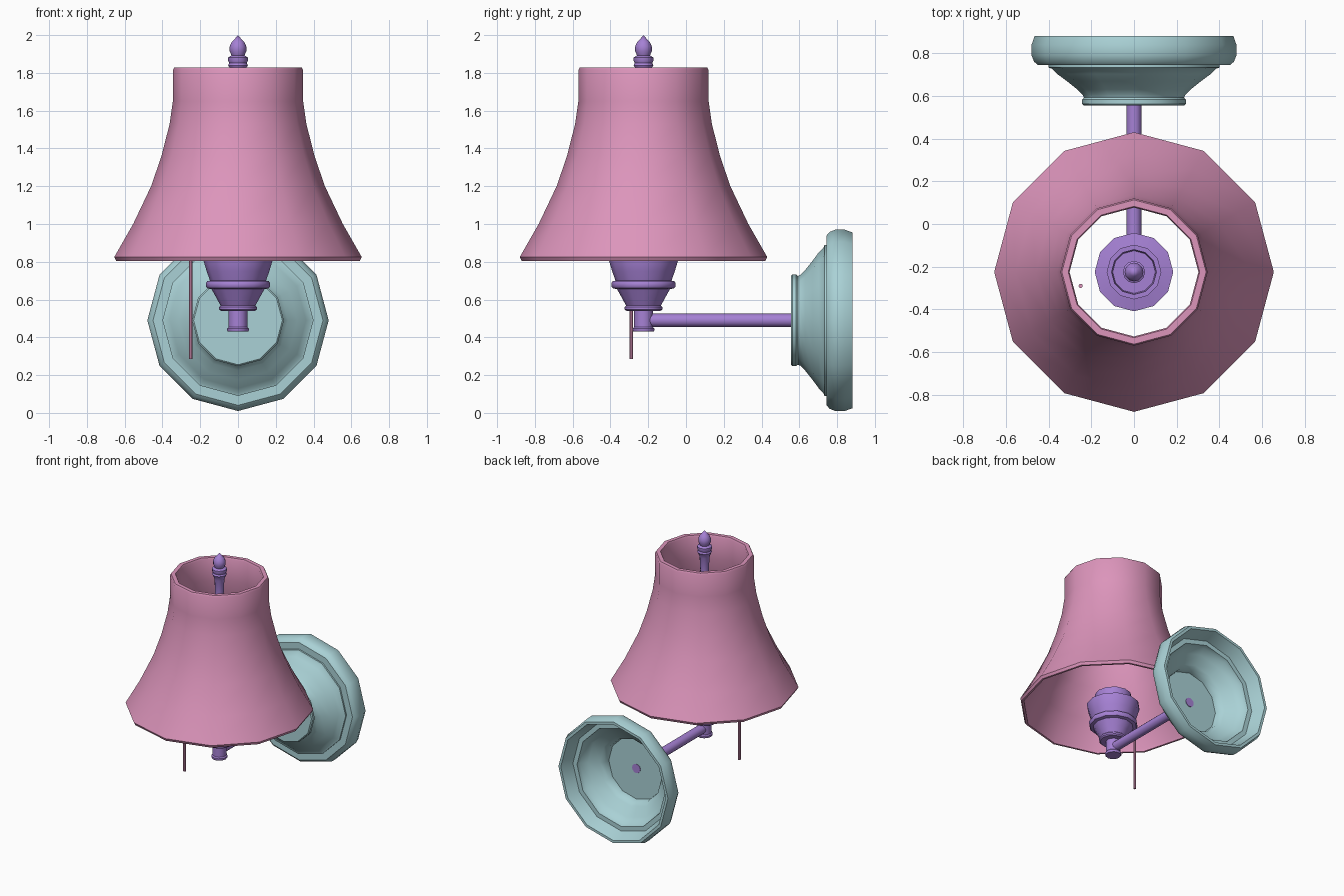
import bpy, bmesh, math
from mathutils import Matrix

AXIS_Y = -0.225   # vertical lamp axis
ARM_Z = 0.49      # height of arm and wall plate axis


def material(name, color):
    m = bpy.data.materials.new(name)
    m.diffuse_color = color
    return m


PINK = material("pink", (0.72, 0.30, 0.50, 1))
PURPLE = material("purple", (0.38, 0.22, 0.66, 1))
TEAL = material("teal", (0.40, 0.64, 0.67, 1))


def lathe(name, profile, mat, loc, sides=12, along_y=False, closed=False):
    """Revolve (radius, height) points round z, or round y if along_y."""
    bm = bmesh.new()
    rings = []
    for r, h in profile:
        if r == 0:
            rings.append([bm.verts.new((0, 0, h))] * sides)
        else:
            rings.append([bm.verts.new((r * math.cos(math.tau * i / sides),
                                        r * math.sin(math.tau * i / sides), h))
                          for i in range(sides)])
    pairs = list(zip(rings, rings[1:]))
    if closed:
        pairs.append((rings[-1], rings[0]))
    for a, b in pairs:
        for i in range(sides):
            j = (i + 1) % sides
            bm.faces.new(list(dict.fromkeys((a[i], a[j], b[j], b[i]))))
    if along_y:
        bm.transform(Matrix.Rotation(-math.pi / 2, 4, 'X'))
    bmesh.ops.recalc_face_normals(bm, faces=bm.faces)
    mesh = bpy.data.meshes.new(name)
    bm.to_mesh(mesh)
    bm.free()
    mesh.materials.append(mat)
    ob = bpy.data.objects.new(name, mesh)
    ob.location = loc
    bpy.context.collection.objects.link(ob)
    bpy.ops.object.select_all(action='DESELECT')
    ob.select_set(True)
    bpy.context.view_layer.objects.active = ob
    bpy.ops.object.shade_smooth_by_angle(angle=math.radians(38))
    return ob


# Bell shade: outer wall up, inner wall back down
lathe("shade", [(0.645, 0.805), (0.655, 0.825), (0.555, 1.0), (0.46, 1.2),
                (0.405, 1.36), (0.362, 1.53), (0.345, 1.65), (0.345, 1.815),
                (0.338, 1.828), (0.308, 1.828), (0.302, 1.815), (0.305, 1.65),
                (0.325, 1.53), (0.375, 1.36), (0.43, 1.2), (0.527, 1.0),
                (0.625, 0.825), (0.63, 0.805)],
      PINK, (0, AXIS_Y, 0), closed=True)

# Pull cord under the shade
lathe("pull_cord", [(0, 0.285), (0.01, 0.285), (0.01, 0.92), (0, 0.92)],
      PINK, (-0.25, -0.29, 0), sides=8)

# Socket: stub tube, flared cup, collar and open holder
lathe("socket", [(0, 0.43), (0.053, 0.43), (0.057, 0.436), (0.057, 0.447),
                 (0.05, 0.455), (0.05, 0.54), (0.09, 0.54), (0.1, 0.548),
                 (0.1, 0.56), (0.092, 0.568), (0.115, 0.61), (0.14, 0.655),
                 (0.163, 0.66), (0.17, 0.67), (0.17, 0.688), (0.163, 0.697),
                 (0.148, 0.7), (0.166, 0.75), (0.184, 0.81), (0.184, 0.83),
                 (0.128, 0.84), (0.128, 0.91), (0.105, 0.91), (0.1, 0.83),
                 (0, 0.83)],
      PURPLE, (0, AXIS_Y, 0))

# Finial with short stem hanging inside the shade top
lathe("finial", [(0, 1.5), (0.035, 1.5), (0.03, 1.7), (0.035, 1.8),
                 (0.046, 1.83), (0.052, 1.84), (0.046, 1.852), (0.052, 1.865),
                 (0.052, 1.882), (0.034, 1.892), (0.044, 1.915), (0.044, 1.94),
                 (0.033, 1.965), (0.02, 1.977), (0, 2.0)],
      PURPLE, (0, AXIS_Y, 0))

# Horizontal arm, ending at the inside floor of the wall plate
lathe("arm", [(0, -0.2), (0.035, -0.2), (0.035, 0.604), (0, 0.604)],
      PURPLE, (0, 0, ARM_Z), along_y=True)

# Wall plate: stepped front, hollow back
lathe("wall_plate", [(0, 0.555), (0.235, 0.555), (0.243, 0.563),
                     (0.243, 0.583), (0.235, 0.592), (0.24, 0.605),
                     (0.265, 0.63), (0.315, 0.67), (0.36, 0.703),
                     (0.385, 0.728), (0.4, 0.733), (0.4, 0.745),
                     (0.45, 0.745), (0.468, 0.76), (0.48, 0.79),
                     (0.48, 0.84), (0.465, 0.882), (0.445, 0.882),
                     (0.425, 0.83), (0.41, 0.785), (0.375, 0.785),
                     (0.37, 0.755), (0.33, 0.715), (0.265, 0.665),
                     (0.24, 0.64), (0.235, 0.6), (0, 0.6)],
      TEAL, (0, 0, ARM_Z), along_y=True)
